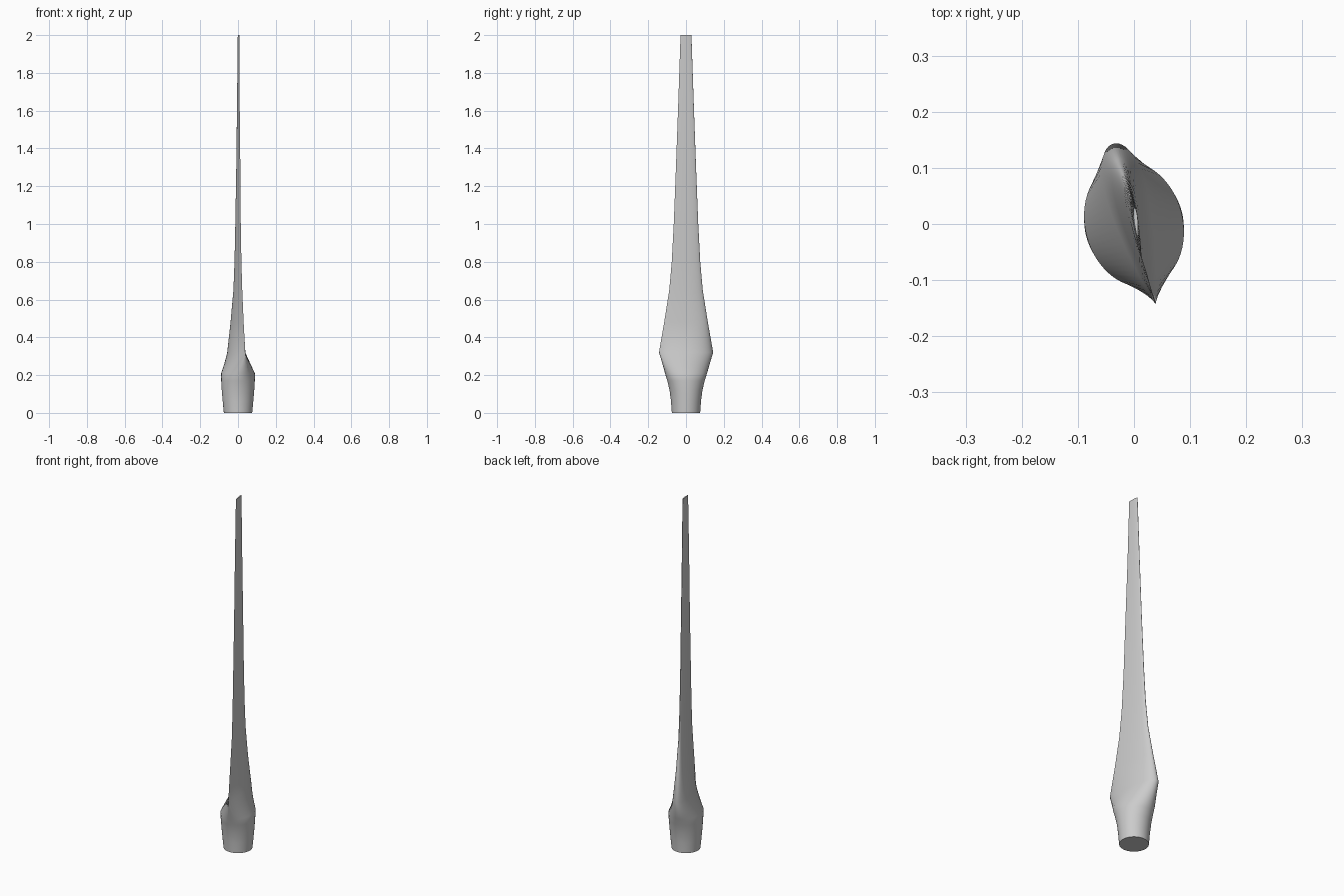
import bpy, bmesh, math

cube = bpy.data.objects.get("Cube")
if cube:
    bpy.data.objects.remove(cube, do_unlink=True)

grey = bpy.data.materials.new("light grey")
grey.use_nodes = True
grey.diffuse_color = (0.6, 0.6, 0.6, 1)
grey.node_tree.nodes["Principled BSDF"].inputs["Base Color"].default_value = (0.6, 0.6, 0.6, 1)

SIDES = 64


def airfoil(f):
    # Symmetric foil thickness, scaled to a peak of one
    return 10 * (0.2969 * math.sqrt(f) - 0.126 * f - 0.3516 * f**2 + 0.2843 * f**3 - 0.1036 * f**4)


def section(z, chord, thick, twist, foil, shift):
    # Half chord along y, half thickness along x; foil blends oval to airfoil
    a = math.radians(twist)
    pts = []
    for i in range(SIDES):
        t = 2 * math.pi * i / SIDES
        side = math.sin(t)
        if foil:
            side = math.copysign(max(airfoil((1 - math.cos(t)) / 2), 0), side)
        u, v = chord * math.cos(t), thick * side
        pts.append((shift + v * math.cos(a) - u * math.sin(a), u * math.cos(a) + v * math.sin(a), z))
    return pts


# Stations: height, half chord, half thickness, twist, airfoil, x shift
stations = [
    (0, 0.075, 0.075, 15, 0, 0),
    (0.06, 0.079, 0.081, 15, 0, 0),
    (0.12, 0.087, 0.086, 15, 0, 0),
    (0.17, 0.100, 0.088, 15, 0, 0),
    (0.21, 0.113, 0.087, 15, 0, 0),
    (0.32, 0.148, 0.037, 14.7, 1, 0.001),
    (0.48, 0.119, 0.023, 14, 1, 0.001),
    (0.65, 0.091, 0.013, 13, 1, 0.002),
    (0.80, 0.077, 0.010, 12, 1, 0.002),
    (1.00, 0.066, 0.008, 11, 1, 0.002),
    (1.30, 0.054, 0.006, 10, 1, 0.003),
    (1.65, 0.041, 0.0045, 8, 1, 0.003),
    (2.00, 0.029, 0.0035, 6, 1, 0.004),
]

# Loft the sections into one closed blade
bm = bmesh.new()
rings = [[bm.verts.new(p) for p in section(*s)] for s in stations]
for low, high in zip(rings, rings[1:]):
    for i in range(SIDES):
        j = (i + 1) % SIDES
        bm.faces.new((low[i], low[j], high[j], high[i]))
bm.faces.new(rings[0])
bm.faces.new(rings[-1])
bmesh.ops.recalc_face_normals(bm, faces=bm.faces)

mesh = bpy.data.meshes.new("turbine_blade")
bm.to_mesh(mesh)
bm.free()
mesh.materials.append(grey)
blade = bpy.data.objects.new("turbine_blade", mesh)
bpy.context.collection.objects.link(blade)

# Smooth skin with crisp root, shoulder and trailing edges
bpy.context.view_layer.objects.active = blade
blade.select_set(True)
bpy.ops.object.shade_smooth_by_angle(angle=math.radians(40))
